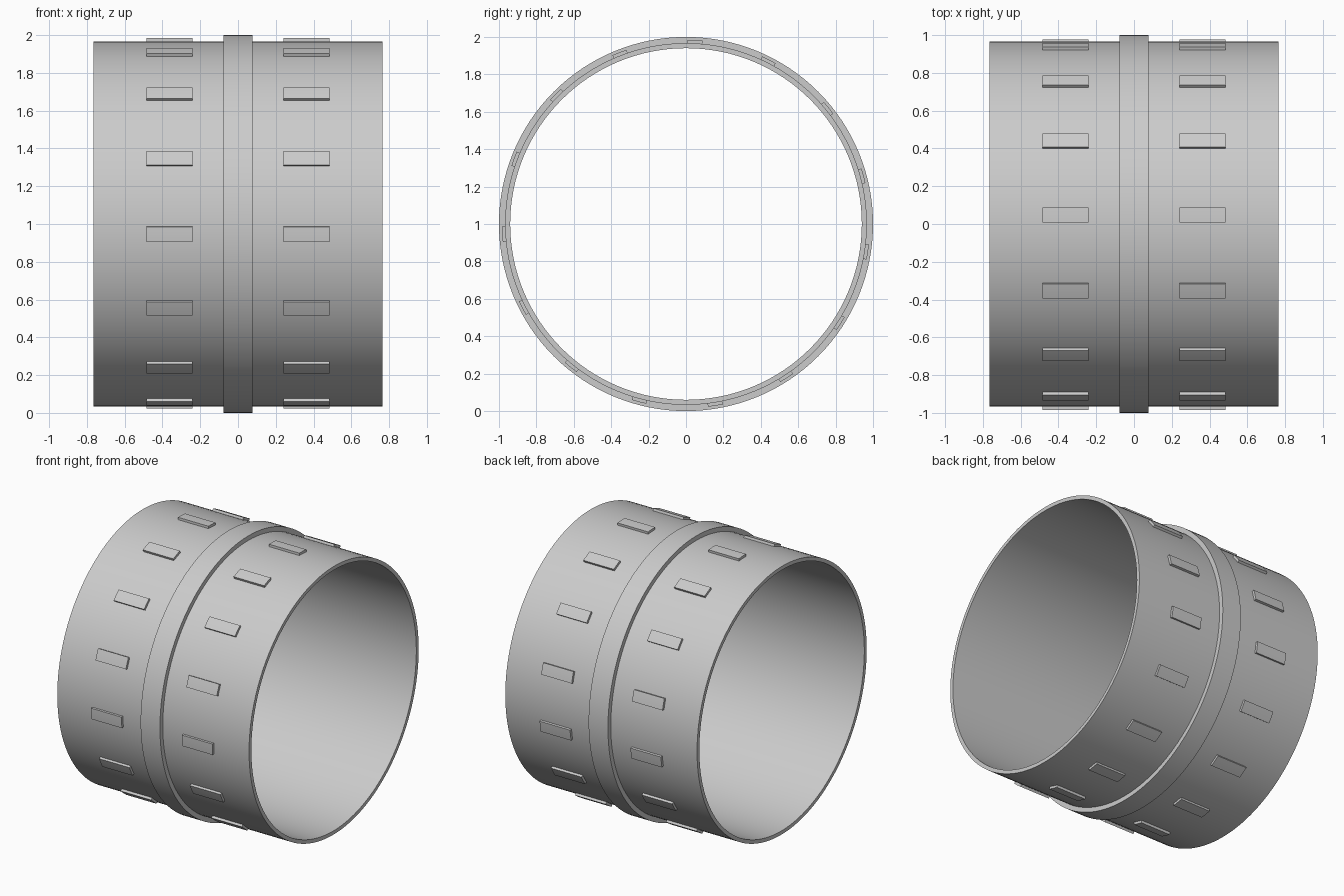
import bpy, bmesh
from math import sin, cos, radians, tau

cube = bpy.data.objects.get("Cube")
if cube:
    bpy.data.objects.remove(cube, do_unlink=True)

GREY = (0.6, 0.6, 0.6, 1.0)
grey = bpy.data.materials.new("light_grey")
grey.use_nodes = True
grey.diffuse_color = GREY
grey.node_tree.nodes["Principled BSDF"].inputs["Base Color"].default_value = GREY


def sweep(name, profile, start=0.0, span=tau, steps=128):
    """Sweep a closed (x, radius) profile around the x axis; cap it if partial."""
    full = span == tau
    bm = bmesh.new()
    rings = []
    for i in range(steps if full else steps + 1):
        a = start + span * i / steps
        rings.append([bm.verts.new((x, -r * cos(a), 1 + r * sin(a))) for x, r in profile])
    n = len(profile)
    for i in range(steps):
        p, q = rings[i], rings[(i + 1) % len(rings)]
        for j in range(n):
            k = (j + 1) % n
            bm.faces.new((p[j], p[k], q[k], q[j]))
    if not full:
        bm.faces.new(rings[0])
        bm.faces.new(rings[-1])
    bmesh.ops.recalc_face_normals(bm, faces=bm.faces)
    mesh = bpy.data.meshes.new(name)
    bm.to_mesh(mesh)
    bm.free()
    mesh.materials.append(grey)
    mesh.shade_smooth()
    mesh.set_sharp_from_angle(angle=radians(30))
    obj = bpy.data.objects.new(name, mesh)
    bpy.context.collection.objects.link(obj)
    return obj


# Open sleeve with a raised collar around the middle
HALF, COLLAR = 0.765, 0.077
INNER, OUTER, RIM = 0.94, 0.967, 1.0
sweep("sleeve_with_collar", [
    (-HALF, INNER), (-HALF, OUTER), (-COLLAR, OUTER), (-COLLAR, RIM),
    (COLLAR, RIM), (COLLAR, OUTER), (HALF, OUTER), (HALF, INNER)])

# Two rows of grip pads, evenly spaced around the sleeve
PADS = 15
PAD_SPAN = radians(4.7)
for side, sign in (("left", 1), ("right", -1)):
    x0, x1 = sign * 0.241, sign * 0.484
    pad_profile = [(x0, 0.955), (x0, 0.984), (x1, 0.984), (x1, 0.955)]
    for i in range(PADS):
        centre = radians(-3.2) + tau * i / PADS
        sweep(f"{side}_grip_pad_{i + 1}", pad_profile, centre - PAD_SPAN / 2, PAD_SPAN, 4)
